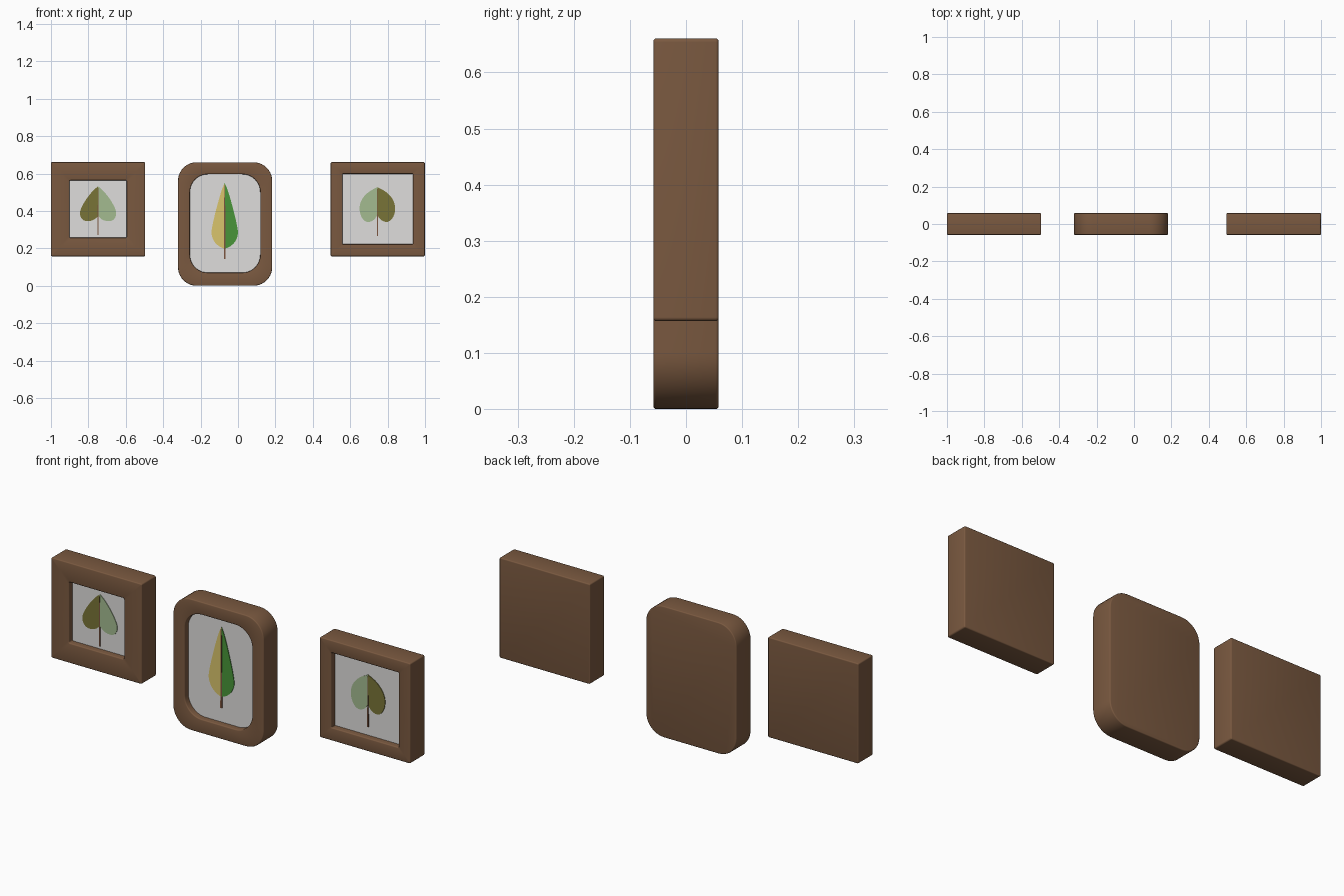
import bpy, bmesh, math
from mathutils import Vector

if "Cube" in bpy.data.objects:
    bpy.data.objects.remove(bpy.data.objects["Cube"])


def material(name, rgb):
    m = bpy.data.materials.new(name)
    m.diffuse_color = (*rgb, 1.0)
    m.use_nodes = True
    m.node_tree.nodes["Principled BSDF"].inputs["Base Color"].default_value = m.diffuse_color
    return m


WOOD = material("brown wood", (0.195, 0.100, 0.051))
PAPER = material("pale paper", (0.74, 0.73, 0.72))
OLIVE = material("olive", (0.19, 0.175, 0.038))
SAGE = material("sage green", (0.37, 0.50, 0.28))
YELLOW = material("straw yellow", (0.70, 0.56, 0.15))
GREEN = material("leaf green", (0.065, 0.30, 0.04))
STEM = material("stem brown", (0.20, 0.09, 0.05))

DEPTH = 0.058      # half thickness of a frame
FLOOR = -0.028     # y of the picture inside the recess
BEVEL = 0.005


def rounded_rect(cx, cz, hw, hh, r, y, seg=10):
    pts = []
    for i, (sx, sz) in enumerate(((1, 1), (-1, 1), (-1, -1), (1, -1))):
        for k in range(seg + 1):
            a = math.pi / 2 * (i + k / seg)
            pts.append(Vector((cx + sx * (hw - r) + r * math.cos(a), y,
                               cz + sz * (hh - r) + r * math.sin(a))))
    return pts


def finish(name, bm, mats, smooth=True):
    bmesh.ops.recalc_face_normals(bm, faces=bm.faces)
    me = bpy.data.meshes.new(name)
    bm.to_mesh(me)
    bm.free()
    for m in mats:
        me.materials.append(m)
    ob = bpy.data.objects.new(name, me)
    bpy.context.collection.objects.link(ob)
    if smooth:
        bpy.ops.object.select_all(action='DESELECT')
        ob.select_set(True)
        bpy.context.view_layer.objects.active = ob
        bpy.ops.object.shade_smooth_by_angle(angle=math.radians(35))
    return ob


def frame(name, cx, outer, inner):
    """Lofted block with soft edges and a recessed picture; outer/inner = (cz, hw, hh, r)."""
    arc = [(BEVEL * (1 - math.sin(a)), BEVEL * (1 - math.cos(a)))
           for a in (0, math.pi / 6, math.pi / 3, math.pi / 2)]
    loops = []
    oz, ow, oh, orad = outer
    iz, iw, ih, irad = inner
    for d, dy in arc:                       # back edge
        loops.append(rounded_rect(cx, oz, ow - d, oh - d, orad - d, DEPTH - dy))
    for d, dy in reversed(arc):             # front edge
        loops.append(rounded_rect(cx, oz, ow - d, oh - d, orad - d, -DEPTH + dy))
    for d, dy in arc:                       # lip of the opening
        loops.append(rounded_rect(cx, iz, iw + d, ih + d, irad + d, -DEPTH + dy))
    loops.append(rounded_rect(cx, iz, iw, ih, irad, FLOOR))
    bm = bmesh.new()
    rings = [[bm.verts.new(p) for p in lp] for lp in loops]
    n = len(rings[0])
    for a, b in zip(rings, rings[1:]):
        for i in range(n):
            j = (i + 1) % n
            bm.faces.new((a[i], a[j], b[j], b[i]))
    bm.faces.new(rings[0])
    bm.faces.new(rings[-1]).material_index = 1      # picture paper
    finish(name, bm, [WOOD, PAPER])


def plate(name, pts, y_front, mat):
    """Thin plate from (x, z) points, standing on the picture."""
    bm = bmesh.new()
    face = bm.faces.new([bm.verts.new((x, FLOOR, z)) for x, z in pts])
    ext = bmesh.ops.extrude_face_region(bm, geom=[face])
    for v in ext["geom"]:
        if isinstance(v, bmesh.types.BMVert):
            v.co.y = y_front
    finish(name, bm, [mat], smooth=False)


def smooth_curve(pts, steps=5):
    """Catmull-Rom through the points."""
    p = [Vector(q) for q in pts]
    p = [2 * p[0] - p[1]] + p + [2 * p[-1] - p[-2]]
    out = []
    for i in range(1, len(p) - 2):
        a, b, c, d = p[i - 1:i + 3]
        for k in range(steps):
            t = k / steps
            out.append(0.5 * (2 * b + (c - a) * t + (2 * a - 5 * b + 4 * c - d) * t * t
                              + (3 * b - a - 3 * c + d) * t ** 3))
    return out + [p[-2]]


def leaf(name, cx, half, stem_bottom, stem_w, left_mat, right_mat):
    curve = smooth_curve(half)
    for side, s, mat in (("left", -1, left_mat), ("right", 1, right_mat)):
        plate(f"{name}_{side}_half", [(cx + s * max(u, 0), z) for u, z in curve],
              FLOOR - 0.003, mat)
    tip = half[0][1] - 0.01
    plate(f"{name}_stem", [(cx - stem_w, stem_bottom), (cx + stem_w, stem_bottom),
                           (cx + stem_w * 0.4, tip), (cx - stem_w * 0.4, tip)],
          FLOOR - 0.005, STEM)


# frames
frame("left_frame", -0.748, (0.409, 0.252, 0.252, 0.007), (0.410, 0.153, 0.153, 0.006))
frame("middle_frame", -0.069, (0.330, 0.252, 0.330, 0.100), (0.333, 0.188, 0.263, 0.095))
frame("right_frame", 0.747, (0.409, 0.252, 0.252, 0.007), (0.410, 0.188, 0.188, 0.003))

# pressed leaves
leaf("left_leaf", -0.748,
     [(0, .532), (.03, .505), (.065, .46), (.090, .415), (.097, .385), (.086, .357),
      (.060, .345), (.025, .352), (0, .372)], 0.27, 0.003, OLIVE, SAGE)
leaf("middle_leaf", -0.071,
     [(0, .549), (.018, .505), (.045, .41), (.066, .32), (.070, .275), (.056, .237),
      (.030, .211), (0, .197)], 0.142, 0.005, YELLOW, GREEN)
leaf("right_leaf", 0.745,
     [(0, .527), (.045, .502), (.080, .465), (.095, .42), (.088, .375), (.066, .346),
      (.040, .342), (.015, .356), (0, .378)], 0.265, 0.003, SAGE, OLIVE)
